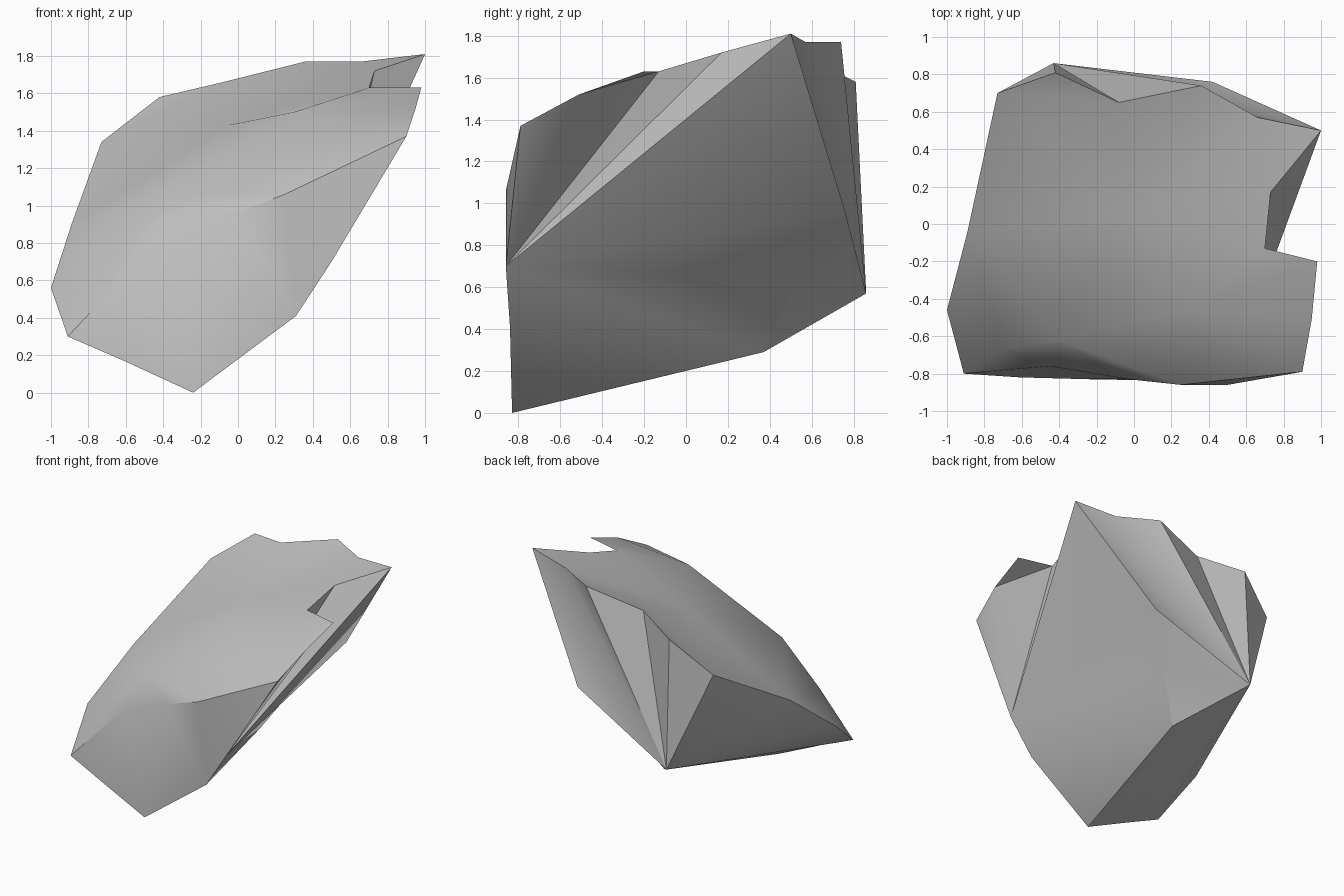
import bpy
import bmesh
import math

cube = bpy.data.objects.get("Cube")
if cube:
    bpy.data.objects.remove(cube, do_unlink=True)

# Grey stone
stone = bpy.data.materials.new("grey_stone")
stone.use_nodes = True
grey = (0.52, 0.52, 0.52, 1)
stone.diffuse_color = grey
stone.node_tree.nodes["Principled BSDF"].inputs["Base Color"].default_value = grey

bm = bmesh.new()


def point(x, y, z):
    return bm.verts.new((x, y, z))


def fan(hub, *ring):
    """Triangles from one hub corner to each neighbouring pair of the ring."""
    for first, second in zip(ring, ring[1:]):
        bm.faces.new((hub, first, second))


# Upper rim, starting at the highest tip and running around the notch
tip = point(1, .5, 1.81)
notch_back = point(.73, .17, 1.72)
notch_front = point(.7, -.13, 1.63)
prong = point(.98, -.2, 1.63)
shoulder = point(.95, -.51, 1.52)
front_corner = point(.9, -.79, 1.37)
brow = point(.25, -.86, 1.06)
lip = point(-.03, -.83, .955)
cheek = point(-.45, -.76, .79)

# Low end of the slab and its far edge
low_corner = point(-.91, -.8, .3)
low_side = point(-1, -.46, .56)
side_middle = point(-.89, -.04, .9)
back_corner = point(-.73, .7, 1.34)
back_peak = point(-.42, .81, 1.58)
back_dip = point(-.08, .65, 1.66)
back_ridge = point(.36, .74, 1.77)
back_saddle = point(.66, .57, 1.77)

# Gentle swellings on the upper surface
crown = point(-.05, .05, 1.43)
bulge = point(.3, -.46, 1.5)
knuckle = point(-.41, -.62, 1.05)
low_knuckle = point(-.7, -.67, .71)

# Front base, keel and back root
chin = point(-.61, -.82, .17)
foot = point(-.24, -.83, 0)
heel = point(.31, -.84, .41)
hinge = point(.5, -.86, .7)
keel = point(-.07, .37, .29)
hollow = point(.15, .53, .64)
root = point(-.43, .86, .57)
flank = point(.42, .76, .96)

# Upper surface
fan(crown, knuckle, bulge, notch_front, notch_back, back_saddle, back_ridge,
    back_dip, back_corner, side_middle, knuckle)
fan(bulge, notch_front, prong, shoulder, front_corner, brow, knuckle)
fan(knuckle, brow, lip, cheek, low_knuckle, side_middle)
fan(low_knuckle, cheek, low_corner, low_side, side_middle)
fan(back_saddle, notch_back, tip)
fan(back_peak, back_dip, back_corner)

# Front wall
fan(cheek, low_corner, chin, foot, lip)
fan(lip, foot, heel, brow)
fan(hinge, heel, brow, front_corner)

# Notched side, fanning up from the hinge
fan(hinge, front_corner, shoulder, notch_front, notch_back, tip, flank, hollow)
fan(notch_front, prong, shoulder)

# Underside
fan(keel, root, hollow, hinge, heel, foot)
fan(hollow, flank, root)

# Back wall and low end, fanning out from the root
fan(root, flank, tip, back_saddle, back_ridge, back_dip, back_peak, back_corner,
    side_middle, low_side, low_corner, chin, foot, keel)

bmesh.ops.recalc_face_normals(bm, faces=bm.faces)
mesh = bpy.data.meshes.new("rock_shard")
bm.to_mesh(mesh)
bm.free()
mesh.materials.append(stone)

rock = bpy.data.objects.new("rock_shard", mesh)
bpy.context.collection.objects.link(rock)
bpy.ops.object.select_all(action="DESELECT")
rock.select_set(True)
bpy.context.view_layer.objects.active = rock
bpy.ops.object.shade_smooth_by_angle(angle=math.radians(30))
